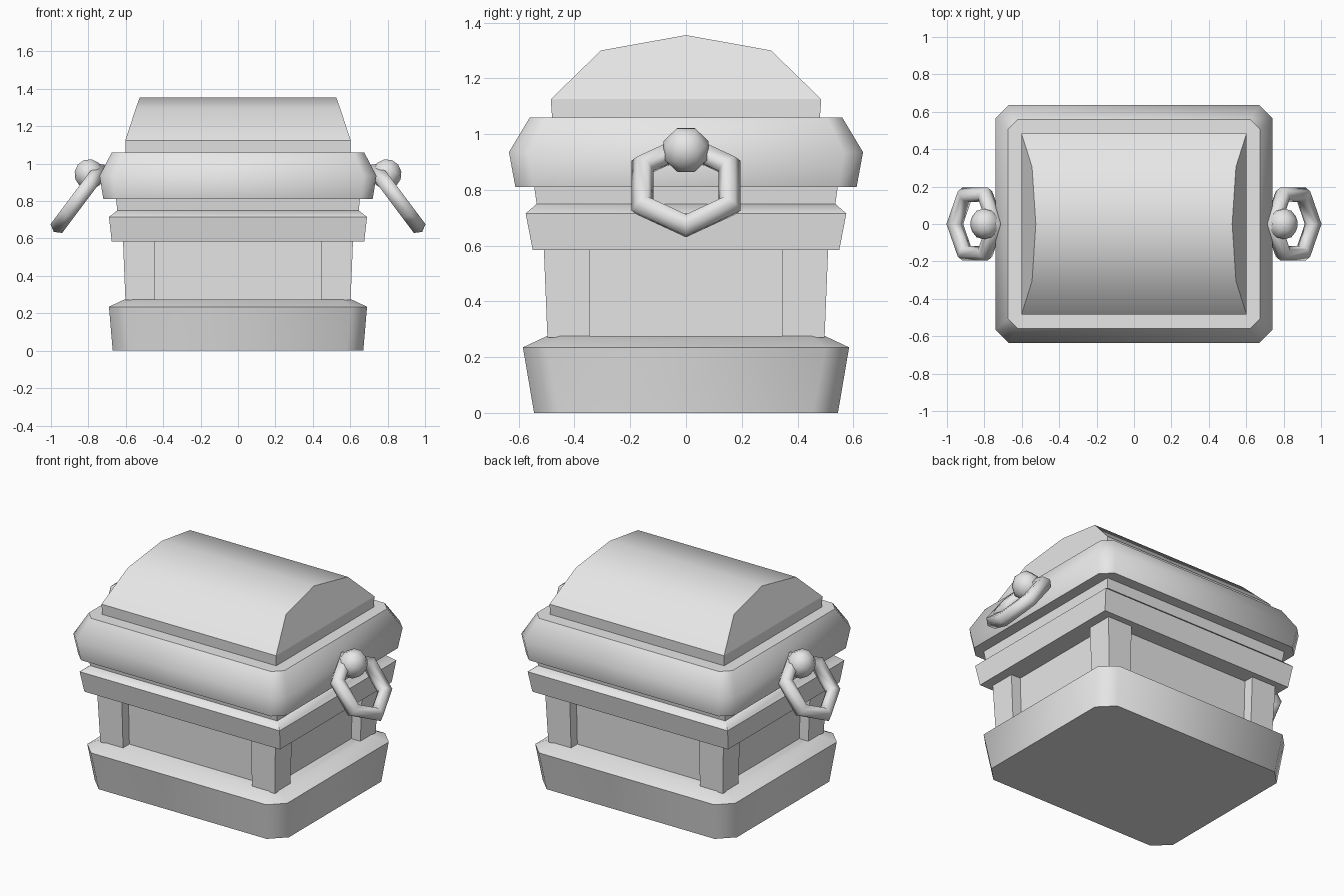
import bpy, bmesh, math

cube = bpy.data.objects.get("Cube")
if cube:
    bpy.data.objects.remove(cube, do_unlink=True)

# One plain stone colour
stone = bpy.data.materials.new("stone_grey")
stone.use_nodes = True
GREY = (0.8, 0.8, 0.8, 1)
stone.diffuse_color = GREY
stone.node_tree.nodes["Principled BSDF"].inputs["Base Color"].default_value = GREY


def finish(ob, name, angle=48):
    ob.name = ob.data.name = name
    ob.data.materials.clear()
    ob.data.materials.append(stone)
    bpy.ops.object.select_all(action='DESELECT')
    ob.select_set(True)
    bpy.context.view_layer.objects.active = ob
    bpy.ops.object.shade_smooth_by_angle(angle=math.radians(angle))


def skin(name, rings):
    """Join equal-length rings of points into a closed solid."""
    bm = bmesh.new()
    loops = [[bm.verts.new(p) for p in ring] for ring in rings]
    n = len(loops[0])
    for a, b in zip(loops, loops[1:]):
        for i in range(n):
            j = (i + 1) % n
            bm.faces.new((a[i], a[j], b[j], b[i]))
    bm.faces.new(loops[0][::-1])
    bm.faces.new(loops[-1])
    bmesh.ops.recalc_face_normals(bm, faces=bm.faces)
    me = bpy.data.meshes.new(name)
    bm.to_mesh(me)
    bm.free()
    ob = bpy.data.objects.new(name, me)
    bpy.context.collection.objects.link(ob)
    finish(ob, name)


def outline(z, hx, hy, cut=0.0):
    """Rectangle at height z, with corners cut off when cut > 0."""
    pts = []
    for sx, sy in ((1, 1), (-1, 1), (-1, -1), (1, -1)):
        if cut:
            pair = [(sx * hx, sy * (hy - cut), z), (sx * (hx - cut), sy * hy, z)]
            pts += pair if sx == sy else pair[::-1]
        else:
            pts.append((sx * hx, sy * hy, z))
    return pts


def tier(name, *levels):
    skin(name, [outline(*lv) for lv in levels])


# Stacked body tiers: (height, half width, half depth, corner cut)
tier("base_plinth", (0, .67, .545, .09), (.235, .69, .585, .085), (.275, .605, .50, .05))
tier("body_panels", (.27, .54, .435), (.59, .55, .445))
tier("upper_moulding", (.585, .675, .55), (.715, .69, .575), (.75, .645, .535))
tier("neck", (.745, .645, .535), (.815, .652, .545))
tier("lid_rim", (.81, .72, .612, .065), (.935, .74, .635, .07), (1.06, .675, .56, .055))
tier("lid_skirt", (1.055, .60, .48), (1.125, .602, .485))

# Corner posts, flaring slightly toward the top
for sx, side in ((1, "left"), (-1, "right")):
    for sy, end in ((-1, "front"), (1, "back")):
        skin(f"{end}_{side}_post", [
            [(sx * x, sy * y, z) for x, y in
             ((.445, .345), (hx, .345), (hx, hy), (.445, hy))]
            for z, hx, hy in ((.27, .602, .497), (.59, .615, .51))])

# Arched lid with sloping ends
arch = [(-.485, 1.125, .602), (-.305, 1.30, .545), (0, 1.355, .525),
        (.305, 1.30, .545), (.485, 1.125, .602)]
skin("arched_lid", [[(s * x, y, z) for y, z, x in arch] for s in (-1, 1)])

# Knobs and hanging hexagonal ring handles
tilt = math.acos(.6)
for s, side in ((1, "left"), (-1, "right")):
    bpy.ops.mesh.primitive_torus_add(
        major_segments=6, minor_segments=6, major_radius=.18, minor_radius=.045,
        location=(s * .85, 0, .815),
        rotation=(0, tilt if s > 0 else math.pi - tilt, 0))
    finish(bpy.context.object, f"{side}_ring_handle", 75)
    bpy.ops.mesh.primitive_uv_sphere_add(
        segments=8, ring_count=6, radius=.088, location=(s * .795, 0, .943))
    knob = bpy.context.object
    for v in knob.data.vertices:      # turn flats to the sides, pole outward
        x, y, z = v.co
        c, d = math.cos(math.pi / 8), math.sin(math.pi / 8)
        v.co = (z * .9, x * d + y * c, -(x * c - y * d))
    knob.rotation_euler = (0, s * math.radians(20), 0)
    finish(knob, f"{side}_knob", 75)
